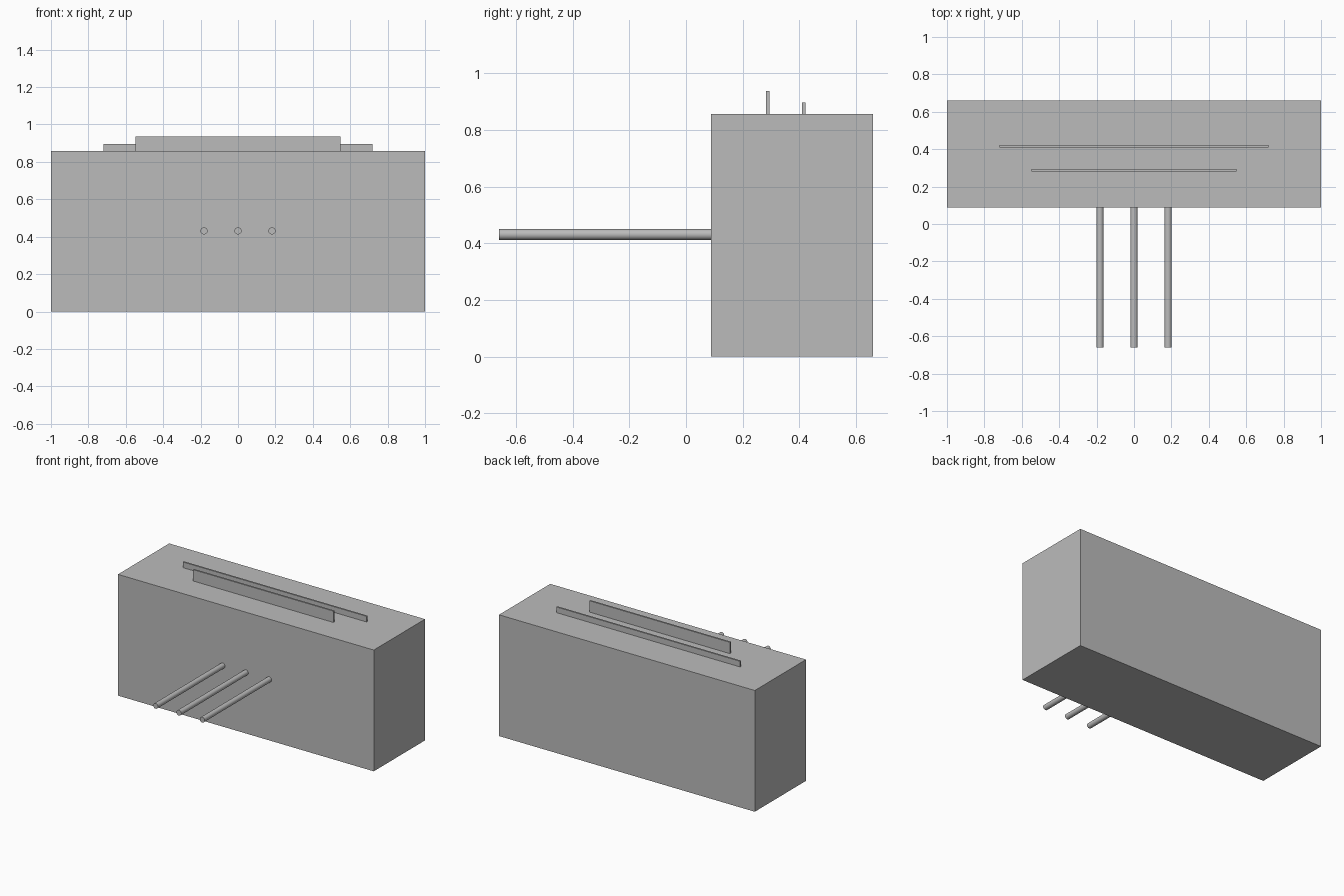
import bpy
from math import pi

cube = bpy.data.objects.get("Cube")
if cube:
    bpy.data.objects.remove(cube, do_unlink=True)

# Single plain grey
grey = bpy.data.materials.new("plain_grey")
grey.use_nodes = True
colour = (0.5, 0.5, 0.5, 1)
grey.diffuse_color = colour
grey.node_tree.nodes["Principled BSDF"].inputs["Base Color"].default_value = colour


def box(name, width, y0, y1, z0, z1):
    bpy.ops.mesh.primitive_cube_add(size=1, location=(0, (y0 + y1) / 2, (z0 + z1) / 2))
    obj = bpy.context.object
    obj.name = name
    obj.scale = (width, y1 - y0, z1 - z0)
    bpy.ops.object.transform_apply(location=False, rotation=False, scale=True)
    obj.data.materials.append(grey)
    return obj


def rod(name, x, y0, y1, z, radius):
    bpy.ops.mesh.primitive_cylinder_add(
        vertices=32, radius=radius, depth=y1 - y0,
        location=(x, (y0 + y1) / 2, z), rotation=(pi / 2, 0, 0))
    obj = bpy.context.object
    obj.name = name
    obj.data.materials.append(grey)
    bpy.ops.object.shade_smooth_by_angle()
    return obj


FRONT, BACK, TOP = 0.088, 0.66, 0.857

# Main block
box("body", 2.0, FRONT, BACK, 0, TOP)

# Thin upright plates on the top
box("front_plate", 1.096, 0.282, 0.294, TOP, 0.937)
box("rear_plate", 1.438, 0.41, 0.422, TOP, 0.897)

# Three rods reaching out of the front
for name, x in (("right_rod", -0.182), ("middle_rod", 0), ("left_rod", 0.182)):
    rod(name, x, -0.66, FRONT, 0.431, 0.019)
